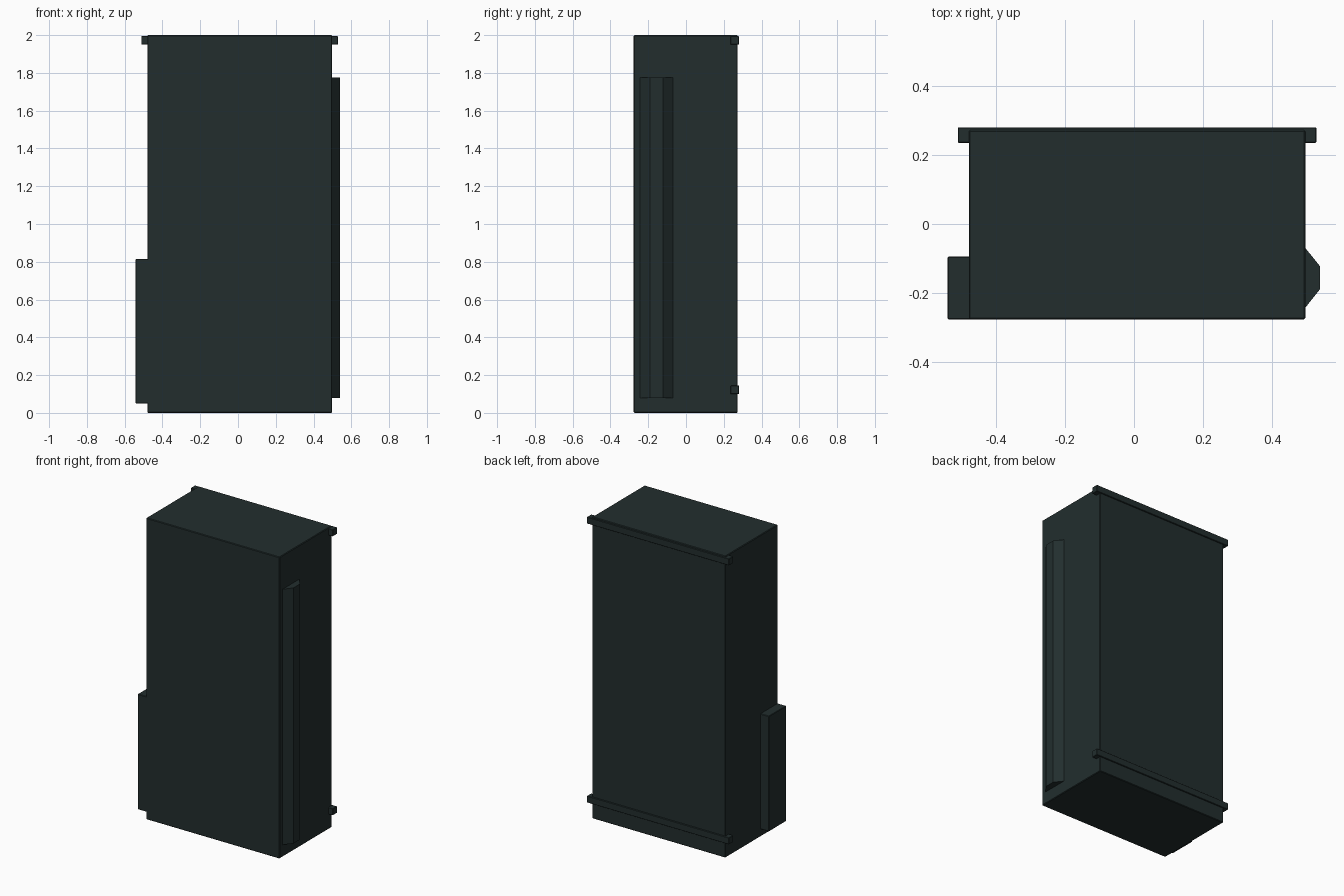
import bpy
import bmesh

cube = bpy.data.objects.get("Cube")
if cube:
    bpy.data.objects.remove(cube, do_unlink=True)

paint = bpy.data.materials.new("dark green grey")
paint.use_nodes = True
colour = (0.016, 0.027, 0.027, 1)
paint.diffuse_color = colour
paint.node_tree.nodes["Principled BSDF"].inputs["Base Color"].default_value = colour


def prism(name, outline, z0, z1, bevel=0.0):
    """Extrude an xy outline from z0 to z1."""
    bm = bmesh.new()
    base = bm.faces.new([bm.verts.new((x, y, z0)) for x, y in outline])
    top = bmesh.ops.extrude_face_region(bm, geom=[base])["geom"]
    verts = [v for v in top if isinstance(v, bmesh.types.BMVert)]
    bmesh.ops.translate(bm, vec=(0, 0, z1 - z0), verts=verts)
    bmesh.ops.recalc_face_normals(bm, faces=bm.faces)
    mesh = bpy.data.meshes.new(name)
    bm.to_mesh(mesh)
    bm.free()
    mesh.materials.append(paint)
    obj = bpy.data.objects.new(name, mesh)
    bpy.context.collection.objects.link(obj)
    if bevel:
        mod = obj.modifiers.new("edge", "BEVEL")
        mod.width = bevel
        mod.segments = 1
    return obj


def box(name, x0, x1, y0, y1, z0, z1, bevel=0.0):
    outline = [(x0, y0), (x1, y0), (x1, y1), (x0, y1)]
    return prism(name, outline, z0, z1, bevel)


# Cabinet body
box("cabinet_body", -0.48, 0.498, -0.277, 0.273, 0, 2, 0.004)

# Side box, flush with the front
box("side_box", -0.542, -0.47, -0.277, -0.095, 0.05, 0.815, 0.003)

# Chamfered cover strip on the left side
strip = [(0.49, -0.243), (0.498, -0.243), (0.54, -0.19),
         (0.54, -0.122), (0.498, -0.07), (0.49, -0.07)]
prism("cover_strip", strip, 0.08, 1.775)

# Mounting rails across the back
for name, z in (("lower_rail", 0.1), ("upper_rail", 1.95)):
    box(name, -0.512, 0.53, 0.236, 0.281, z, z + 0.044, 0.002)
